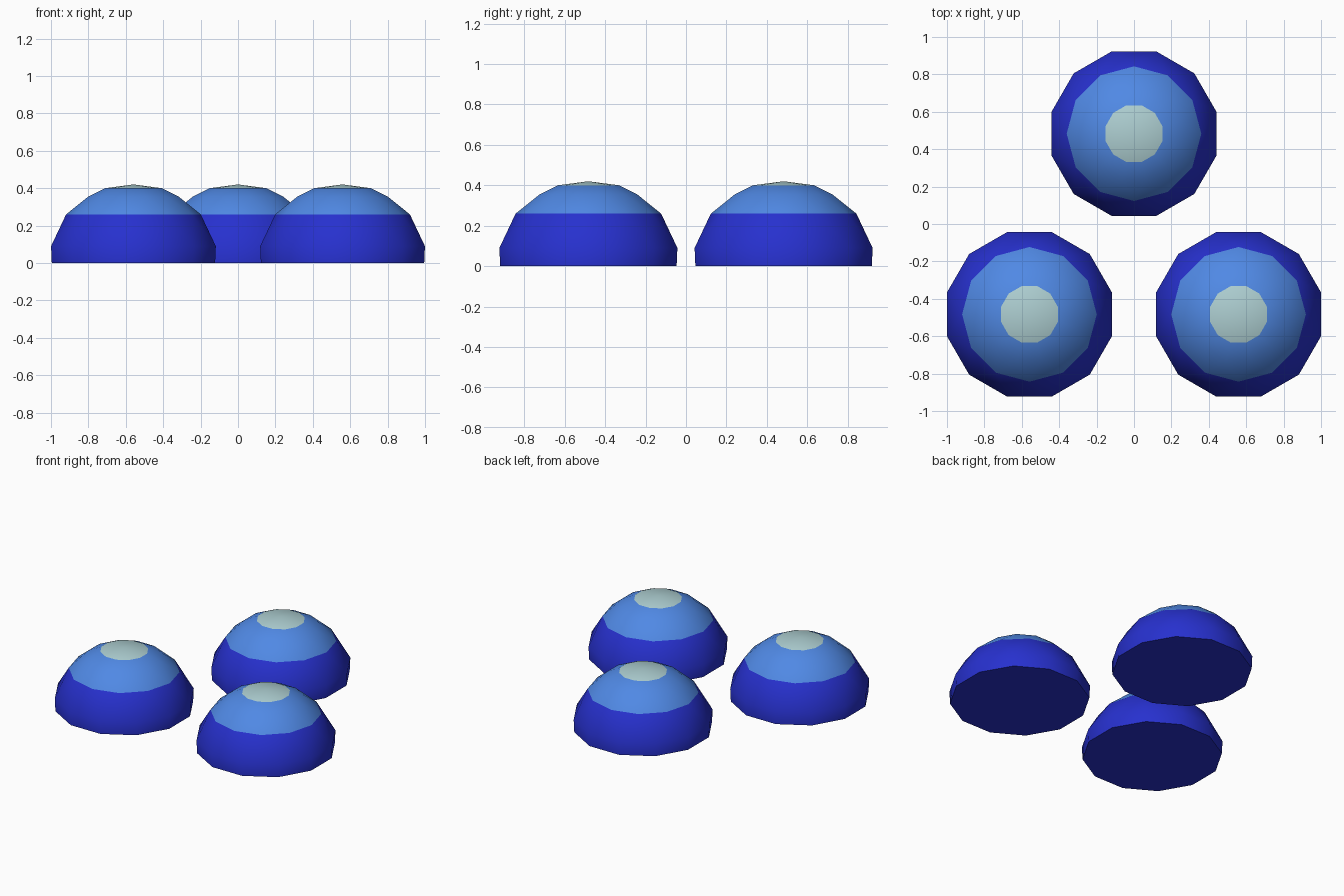
import bpy, bmesh
from math import pi, cos, sin

cube = bpy.data.objects.get("Cube")
if cube:
    bpy.data.objects.remove(cube, do_unlink=True)


def material(name, colour):
    m = bpy.data.materials.new(name)
    m.use_nodes = True
    m.diffuse_color = (*colour, 1)
    m.node_tree.nodes["Principled BSDF"].inputs["Base Color"].default_value = (*colour, 1)
    return m


MATS = [material("deep blue", (0.02, 0.03, 0.62)),
        material("sky blue", (0.08, 0.25, 0.78)),
        material("pale aqua", (0.42, 0.62, 0.64))]

SIDES = 12
# Rings from the base up: height, radius, twist in steps, band colour above the ring
RINGS = [(0, 0.452, 0.5, 0), (0.09, 0.456, 0.5, 0), (0.26, 0.36, 0, 0 + 1),
         (0.355, 0.25, 0.5, 1), (0.40, 0.157, 0.5, 2)]
TOP = 0.42


def dome(name, x, y):
    bm = bmesh.new()
    loops = []
    for z, r, twist, _ in RINGS:
        angles = [2 * pi * (i + twist) / SIDES for i in range(SIDES)]
        loops.append([bm.verts.new((r * cos(a), r * sin(a), z)) for a in angles])

    def face(verts, colour, smooth=True):
        f = bm.faces.new(verts)
        f.material_index = colour
        f.smooth = smooth

    # Bands: quads between aligned rings, alternating triangles between twisted ones
    for k in range(len(RINGS) - 1):
        low, high = loops[k], loops[k + 1]
        turn = RINGS[k + 1][2] - RINGS[k][2]
        colour = RINGS[k][3]
        for i in range(SIDES):
            j = (i + 1) % SIDES
            if turn == 0:
                face((low[i], low[j], high[j], high[i]), colour)
            elif turn > 0:
                face((low[i], low[j], high[i]), colour)
                face((low[j], high[j], high[i]), colour)
            else:
                face((low[i], high[j], high[i]), colour)
                face((low[i], low[j], high[j]), colour)

    # Pale cap and flat underside
    apex = bm.verts.new((0, 0, TOP))
    rim = loops[-1]
    for i in range(SIDES):
        face((rim[i], rim[(i + 1) % SIDES], apex), 2)
    face(loops[0][::-1], 0, False)

    mesh = bpy.data.meshes.new(name)
    bm.to_mesh(mesh)
    bm.free()
    for m in MATS:
        mesh.materials.append(m)
    # Keep the base edge crisp
    for e in mesh.edges:
        if all(mesh.vertices[v].co.z < 0.01 for v in e.vertices):
            e.use_edge_sharp = True
    ob = bpy.data.objects.new(name, mesh)
    ob.location = (x, y, 0)
    bpy.context.collection.objects.link(ob)


dome("back_dome", 0, 0.483)
dome("front_left_dome", 0.559, -0.483)
dome("front_right_dome", -0.559, -0.483)
